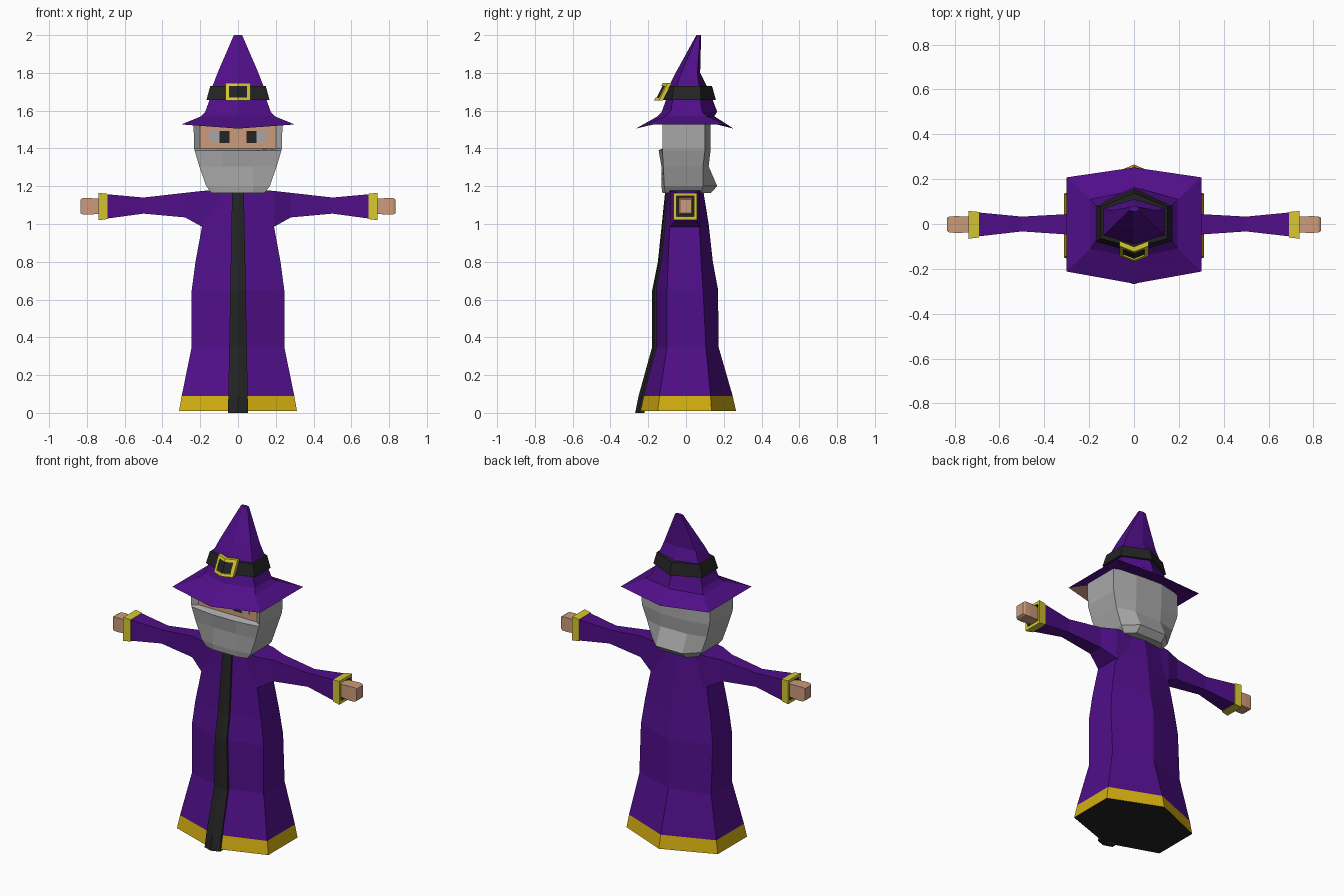
import bpy, bmesh
from mathutils import Vector

if "Cube" in bpy.data.objects:
    bpy.data.objects.remove(bpy.data.objects["Cube"])


def mat(name, r, g, b):
    m = bpy.data.materials.new(name)
    m.diffuse_color = (r, g, b, 1)
    m.use_nodes = True
    m.node_tree.nodes["Principled BSDF"].inputs["Base Color"].default_value = m.diffuse_color
    return m


PURPLE = mat("purple_cloth", 0.08, 0.0045, 0.25)
GOLD = mat("gold_hem", 0.65, 0.42, 0.005)
YELLOW = mat("yellow_trim", 0.67, 0.57, 0.03)
BLACK = mat("black_cloth", 0.017, 0.017, 0.017)
GREY = mat("grey_hair", 0.40, 0.40, 0.40)
SKIN = mat("skin", 0.60, 0.33, 0.195)
WHITE = mat("eye_white", 0.38, 0.39, 0.41)


def finish(name, bm, mats, rule=None):
    bmesh.ops.recalc_face_normals(bm, faces=bm.faces)
    bm.normal_update()
    if rule:
        for f in bm.faces:
            f.material_index = rule(f.calc_center_median(), f.normal)
    me = bpy.data.meshes.new(name)
    bm.to_mesh(me)
    bm.free()
    for m in mats:
        me.materials.append(m)
    ob = bpy.data.objects.new(name, me)
    bpy.context.collection.objects.link(ob)
    return ob


def loft(name, rings, mats, rule=None):
    """Skin a list of equal-length point rings and cap both ends."""
    bm = bmesh.new()
    vs = [[bm.verts.new(p) for p in r] for r in rings]
    n = len(vs[0])
    for a, b in zip(vs, vs[1:]):
        for i in range(n):
            j = (i + 1) % n
            bm.faces.new((a[i], a[j], b[j], b[i]))
    bm.faces.new(vs[0])
    bm.faces.new(vs[-1])
    return finish(name, bm, mats, rule)


def box(name, x0, x1, y0, y1, z0, z1, m):
    ring = lambda z: [(x0, y0, z), (x1, y0, z), (x1, y1, z), (x0, y1, z)]
    return loft(name, [ring(z0), ring(z1)], [m])


def hexa(z, hx, tip_f, cor_f, cor_b, tip_b, rise=0.0):
    """Six-sided ring with a point at the front and at the back."""
    return [(0, tip_f, z), (hx, cor_f, z + rise), (hx, cor_b, z + rise),
            (0, tip_b, z), (-hx, cor_b, z + rise), (-hx, cor_f, z + rise)]


# Robe: six-sided gown with a gold hem and a dark underside
robe = [(0.01, .312, -.258, -.15, .135, .265), (0.09, .298, -.240, -.14, .13, .247),
        (0.35, .245, -.168, -.10, .105, .172), (0.65, .245, -.168, -.10, .09, .170),
        (0.80, .225, -.138, -.095, .08, .142), (1.00, .188, -.117, -.085, .07, .120),
        (1.185, .14, -.098, -.08, .07, .090)]
loft("robe", [hexa(*r) for r in robe], [PURPLE, GOLD, BLACK],
     lambda c, n: 2 if n.z < -0.9 else 1 if c.z < 0.09 else 0)

# Front strip running down the ridge of the robe
strip = []
for i, (z, hx, tip, cor, _, _) in enumerate(robe):
    w = 0.053 - 0.022 * z / 1.185
    dy = (cor - tip) * w / hx
    z = 0.0 if i == 0 else z
    strip.append([(-w, tip + dy - .011, z), (0, tip - .011, z), (w, tip + dy - .011, z),
                  (w, tip + dy + .02, z), (0, tip + .02, z), (-w, tip + dy + .02, z)])
loft("front_strip", strip, [BLACK])


# Arms, cuffs and hands, one set per side
def square(x, z0, z1, y0, y1):
    return [(x, y0, z0), (x, y1, z0), (x, y1, z1), (x, y0, z1)]


for side, s in (("right", 1), ("left", -1)):
    sleeve = [(.08, .95, 1.185, -.09, .08), (.19, .985, 1.175, -.085, .075),
              (.28, 1.035, 1.165, -.048, .045), (.50, 1.055, 1.14, -.033, .033),
              (.70, 1.028, 1.158, -.056, .052)]
    loft(side + "_sleeve", [square(s * r[0], *r[1:]) for r in sleeve], [PURPLE])
    cuff = [(.692, 1.026, 1.16, -.06, .054), (.738, 1.02, 1.165, -.066, .058),
            (.738, 1.04, 1.147, -.049, .042), (.715, 1.04, 1.147, -.049, .042)]
    loft(side + "_cuff", [square(s * r[0], *r[1:]) for r in cuff], [YELLOW, BLACK],
         lambda c, n, s=s: 1 if (s * c.x > .71 and s * c.x < .73
                                 and abs(c.y + .004) < .047 and abs(c.z - 1.093) < .056) else 0)
    hand = [(.70, 1.06, 1.125, -.032, .027), (.74, 1.053, 1.135, -.038, .033),
            (.79, 1.05, 1.137, -.04, .035), (.822, 1.05, 1.137, -.038, .034),
            (.833, 1.057, 1.13, -.032, .028)]
    loft(side + "_hand", [square(s * r[0], *r[1:]) for r in hand], [SKIN])


# Head: beard and hair with a recessed face
def head_ring(z, af, b, yf, cf, cb, yb):
    return [(-af, yf, z), (af, yf, z), (b, cf, z), (b, cb, z),
            (.09, yb, z), (-.09, yb, z), (-b, cb, z), (-b, cf, z)]


head = [(1.163, .08, .14, -.125, -.11, .08, .13), (1.20, .08, .168, -.13, -.115, .09, .165),
        (1.305, .08, .205, -.13, -.12, .09, .12), (1.39, .08, .23, -.145, -.125, .10, .13),
        (1.40, .20, .232, -.10, -.125, .10, .13), (1.55, .20, .236, -.10, -.125, .10, .13)]
loft("head_and_beard", [head_ring(*r) for r in head], [GREY, SKIN],
     lambda c, n: 1 if c.z > 1.41 and c.z < 1.54 and n.y < -.9 and abs(c.x) < .1 else 0)

# Eyes: thin plates on the face
for side, s in (("right", 1), ("left", -1)):
    x0, x1 = sorted((s * .097, s * .15))
    box(side + "_eye_white", x0, x1, -.105, -.099, 1.435, 1.495, WHITE)
    x0, x1 = sorted((s * .045, s * .097))
    box(side + "_pupil", x0, x1, -.106, -.099, 1.43, 1.492, BLACK)

# Hat: drooping brim and a cone leaning backwards
hat = [(1.55, .15, -.10, -.07, .07, .10), (1.505, .30, -.266, -.212, .208, .252, .022),
       (1.57, .195, -.15, -.11, .11, .15), (1.595, .173, -.128, -.08, .085, .165),
       (1.66, .15, -.105, -.07, .075, .14), (1.73, .135, -.09, -.05, .07, .11),
       (1.80, .108, -.055, -.025, .06, .075), (2.0, .022, .055, .06, .075, .08)]
loft("hat", [hexa(*r) for r in hat], [PURPLE, SKIN],
     lambda c, n: 1 if n.z < 0 and c.z < 1.545 and c.y < -.1 else 0)

# Hat band
loft("hat_band", [hexa(1.657, .167, -.128, -.075, .08, .158),
                  hexa(1.73, .147, -.105, -.065, .075, .138)], [BLACK])


# Buckle: folded, tilted frame over a dark centre
def buckle_y(x, z):
    return -.158 + (z - 1.655) * .5 + abs(x) * .4


def buckle_bar(name, x0, x1, z0, z1, m, thick):
    xs = [x0, 0, x1] if x0 < 0 < x1 else [x0, x1]
    rings = []
    for x in xs:
        rings.append([(x, buckle_y(x, z) + d, z) for z, d in
                      ((z0, -thick), (z1, -thick), (z1, thick), (z0, thick))])
    loft(name, rings, [m])


buckle_bar("buckle_bottom", -.065, .065, 1.655, 1.67, YELLOW, .011)
buckle_bar("buckle_top", -.065, .065, 1.73, 1.746, YELLOW, .011)
buckle_bar("buckle_left", -.065, -.047, 1.668, 1.732, YELLOW, .011)
buckle_bar("buckle_right", .047, .065, 1.668, 1.732, YELLOW, .011)
buckle_bar("buckle_centre", -.048, .048, 1.668, 1.732, BLACK, .004)
